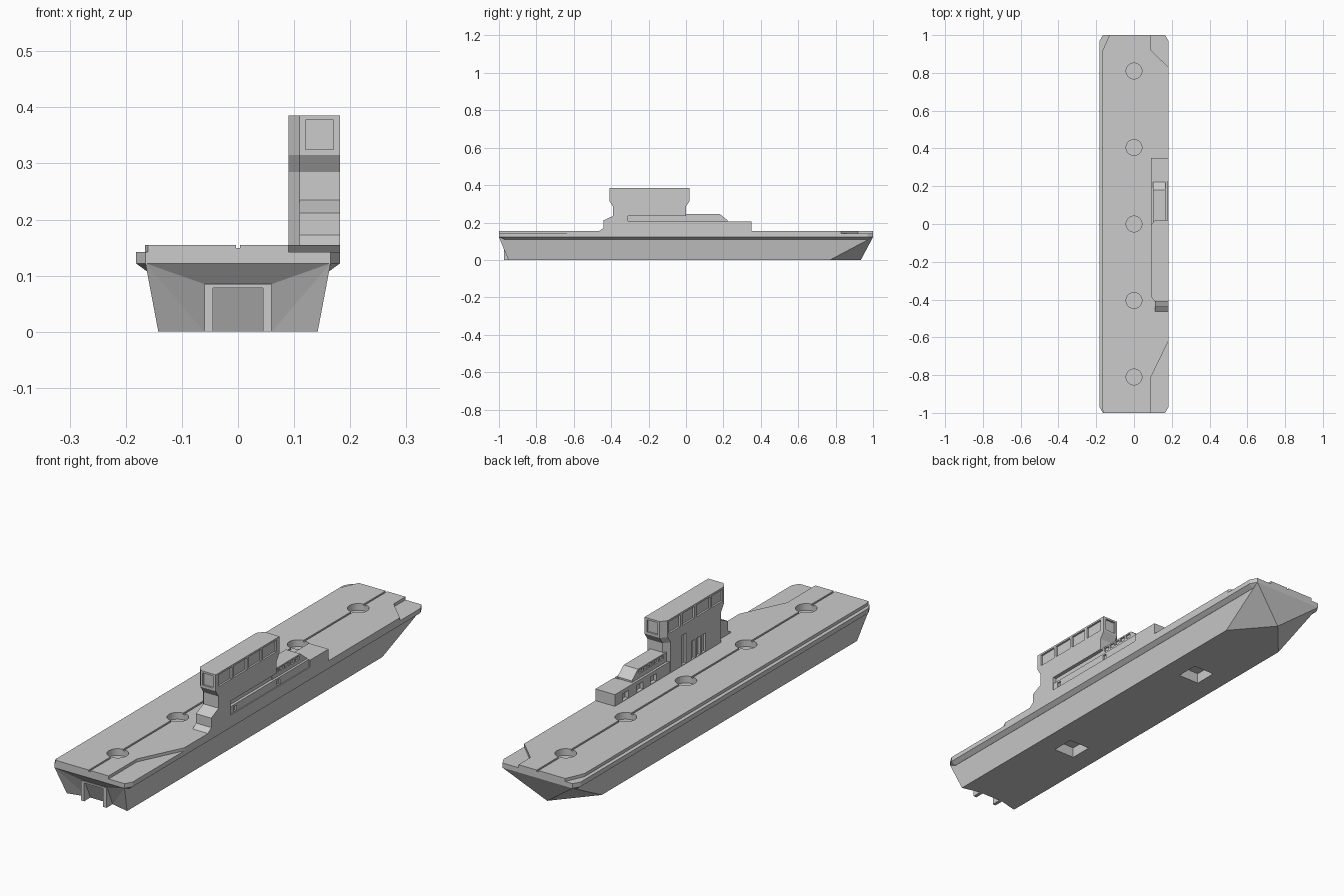
import bpy, bmesh, math

if "Cube" in bpy.data.objects:
    bpy.data.objects.remove(bpy.data.objects["Cube"])


def mesh_object(name, verts, faces):
    me = bpy.data.meshes.new(name)
    me.from_pydata(verts, [], faces)
    bm = bmesh.new()
    bm.from_mesh(me)
    bmesh.ops.recalc_face_normals(bm, faces=bm.faces)
    bm.to_mesh(me)
    bm.free()
    ob = bpy.data.objects.new(name, me)
    bpy.context.collection.objects.link(ob)
    return ob


def loft(name, rings):
    n = len(rings[0])
    verts = [p for r in rings for p in r]
    faces = [tuple(range(n)), tuple(range(len(verts) - n, len(verts)))]
    for k in range(len(rings) - 1):
        for i in range(n):
            j = (i + 1) % n
            faces.append((k * n + i, k * n + j, (k + 1) * n + j, (k + 1) * n + i))
    return mesh_object(name, verts, faces)


def slab(name, outline, z0, z1):
    return loft(name, [[(x, y, z) for x, y in outline] for z in (z0, z1)])


def side_prism(name, profile, x0, x1):
    return loft(name, [[(x, y, z) for y, z in profile] for x in (x0, x1)])


def box(name, x0, x1, y0, y1, z0, z1):
    return slab(name, [(x0, y0), (x1, y0), (x1, y1), (x0, y1)], z0, z1)


def disc(name, y, r, z0, z1, n=32):
    ring = [(r * math.cos(2 * math.pi * i / n), y + r * math.sin(2 * math.pi * i / n)) for i in range(n)]
    return slab(name, ring, z0, z1)


def cut(target, cutters):
    for c in cutters:
        m = target.modifiers.new("cut", 'BOOLEAN')
        m.operation, m.solver, m.object = 'DIFFERENCE', 'EXACT', c
        c.hide_render = True
    deps = bpy.context.evaluated_depsgraph_get()
    me = bpy.data.meshes.new_from_object(target.evaluated_get(deps))
    target.modifiers.clear()
    target.data = me


def discard(cutters):
    for c in cutters:
        bpy.data.objects.remove(c)


# Hull with faceted bow (+y) and indented stern (-y)
half = [(.165, -1, .122), (.165, 1, .122), (.142, -.95, 0),
        (.06, -.93, 0), (.06, -.968, .085), (.142, .77, 0)]
verts = [(s * x, y, z) for s in (1, -1) for x, y, z in half] + [(0, .935, 0)]
faces = [(0, 4, 10, 6), (4, 3, 9, 10), (2, 3, 9, 8, 11, 12, 5), (1, 7, 12), (0, 1, 7, 6)]
for o in (0, 6):
    faces += [(o, o + 2, o + 5, o + 1), (o + 1, o + 5, 12), (o, o + 3, o + 2), (o, o + 4, o + 3)]
hull = mesh_object("hull", verts, faces)
sockets = [box("cutter", -.05, .05, y - .05, y + .05, -.02, .045) for y in (-.405, .405)]
cut(hull, sockets)
discard(sockets)

# Stern gate frame
for s in (1, -1):
    xs = sorted((s * .045, s * .06))
    box("stern_fin", *xs, -.972, -.92, 0, .085)
box("stern_lintel", -.06, .06, -.972, -.955, .078, .085)


# Deck edge slab with chamfered underside
def octagon(x, y, cx, cy):
    return [(-x, -y + cy), (-x + cx, -y), (x - cx, -y), (x, -y + cy),
            (x, y - cy), (x - cx, y), (-x + cx, y), (-x, y - cy)]


wide = octagon(.182, 1, .017, .03)
low = octagon(.163, .985, .012, .02)
deck_base = loft("deck_base", [[(x, y, .108) for x, y in low],
                               [(x, y, .122) for x, y in wide],
                               [(x, y, .142) for x, y in wide]])

# Raised flight deck with cut-away corners
deck_top = slab("deck_top", [(-.16, -1), (.09, -1), (.09, -.81), (.182, -.62), (.182, .83), (.09, .92),
                             (.09, 1), (-.13, 1), (-.166, .92), (-.166, -.985)], .138, .155)
holes = [disc("cutter", y, .042, .126, .2) for y in (-.81, -.405, 0, .405, .81)]
cut(deck_base, holes)
groove = box("cutter", -.004, .004, -1.1, 1.1, .149, .2)
cut(deck_top, holes + [groove])
discard(holes + [groove])


# Island tower with overhanging bridge
def tower_ring(f, b, z):
    return [(.182, f, z), (.11, f, z), (.09, f + .025, z), (.09, b - .025, z), (.11, b, z), (.182, b, z)]


tower = loft("island_tower", [tower_ring(-.39, 0, .15), tower_ring(-.39, 0, .285),
                              tower_ring(-.41, .02, .315), tower_ring(-.41, .02, .385)])
cutters = []
for y0, y1 in ((-.388, -.302), (-.29, -.2), (-.185, -.105), (-.09, 0)):
    cutters.append(box("cutter", .174, .2, y0, y1, .327, .377))
    cutters.append(box("cutter", .05, .098, max(y0, -.376), min(y1, -.014), .327, .377))
cutters += [box("cutter", .12, .17, y - .008, y + .008, .325, .377) for y in (-.41, .02)]
# inboard wall recesses
for y0, y1, z in ((-.13, -.1, .285), (-.19, -.165, .235), (-.225, -.2, .235), (-.26, -.235, .235)):
    cutters.append(box("cutter", .05, .1, y0, y1, .157, z))
gallery = box("cutter", .166, .2, -.31, .225, .175, .235)
cut(tower, cutters + [gallery])
discard(cutters)

# Stepped foot in front of the tower
side_prism("tower_foot", [(-.38, .15), (-.38, .24), (-.39, .235), (-.44, .212), (-.44, .172),
                          (-.465, .153), (-.465, .15)], .11, .182)

# Low base aft of the tower, with inboard notches
base = box("island_base", .09, .182, -.02, .35, .15, .205)
notches = [box("cutter", .05, .105, y, y + .04, .157, .188) for y in (.07, .16, .26)]
cut(base, notches + [gallery])
discard(notches + [gallery])

# Side gallery ledge with slots
ledge = box("gallery_ledge", .16, .178, -.31, .225, .174, .208)
slots = [box("cutter", .17, .2, y, y + .02, .178, .2) for y in (-.285, .01)]
cut(ledge, slots)
discard(slots)

# Small deckhouse with sloped end and row of windows
house = side_prism("deckhouse", [(-.01, .2), (-.01, .246), (.18, .246), (.222, .212), (.222, .2)], .1, .168)
panes = []
for i in range(5):
    y = .008 + i * .035
    panes += [box("cutter", x, x + .02, y, y + .026, .224, .24) for x in (.162, .086)]
cut(house, panes)
discard(panes)
